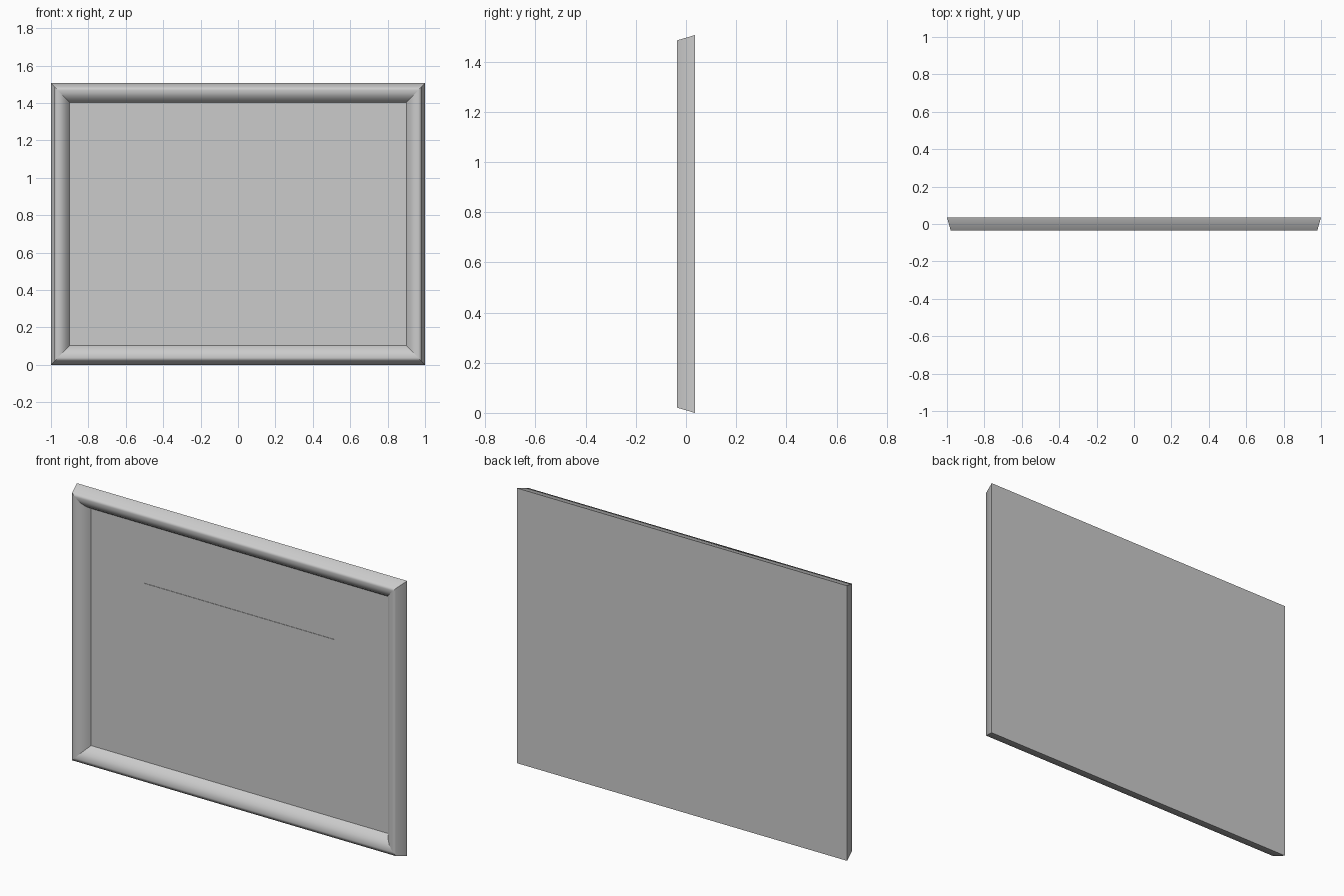
import bpy
import bmesh

cube = bpy.data.objects.get("Cube")
if cube:
    bpy.data.objects.remove(cube, do_unlink=True)

HALF_W, HEIGHT = 1.0, 1.506
MID_Z = HEIGHT / 2
PANEL_Y = 0.014

grey = bpy.data.materials.new("plain_grey")
grey.use_nodes = True
colour = (0.6, 0.6, 0.6, 1.0)
grey.diffuse_color = colour
grey.node_tree.nodes["Principled BSDF"].inputs["Base Color"].default_value = colour


def finish(bm, name):
    mesh = bpy.data.meshes.new(name)
    bm.to_mesh(mesh)
    bm.free()
    mesh.materials.append(grey)
    obj = bpy.data.objects.new(name, mesh)
    bpy.context.scene.collection.objects.link(obj)
    return obj


def ring(bm, inset, y):
    """Rectangle of four vertices, inset from the outer edge."""
    x, z = HALF_W - inset, MID_Z - inset * 1.04
    return [bm.verts.new((sx * x, y, MID_Z + sz * z))
            for sx, sz in ((-1, -1), (1, -1), (1, 1), (-1, 1))]


# Mitred moulding: (inset, depth) from the back edge to the inner lip
profile = [(0, 0.035), (0.02, -0.035), (0.036, -0.036), (0.05, -0.034),
           (0.065, -0.027), (0.08, -0.014), (0.092, 0.001), (0.1, PANEL_Y)]
bm = bmesh.new()
rings = [ring(bm, *p) for p in profile]
for a, b in zip(rings, rings[1:]):
    for i in range(4):
        j = (i + 1) % 4
        bm.faces.new((a[i], a[j], b[j], b[i])).smooth = True
        bm.edges.get((a[i], b[i])).smooth = False
# Flat back
bm.faces.new(rings[0])
for i in range(4):
    bm.edges.get((rings[0][i], rings[0][i - 1])).smooth = False
bmesh.ops.recalc_face_normals(bm, faces=bm.faces)
back = max(bm.faces, key=lambda f: f.calc_center_median().y)
if back.normal.y < 0:
    bmesh.ops.reverse_faces(bm, faces=bm.faces)
finish(bm, "frame_moulding")

# Flat panel inside the moulding
bm = bmesh.new()
bm.faces.new(ring(bm, 0.1, PANEL_Y))
finish(bm, "backing_panel")

# Thin central plate on the panel
bm = bmesh.new()
bmesh.ops.create_cube(bm, size=1)
bmesh.ops.scale(bm, verts=bm.verts, vec=(1.152, 0.003, 0.65))
bmesh.ops.translate(bm, verts=bm.verts, vec=(0, PANEL_Y - 0.001, MID_Z + 0.002))
finish(bm, "centre_plate")
